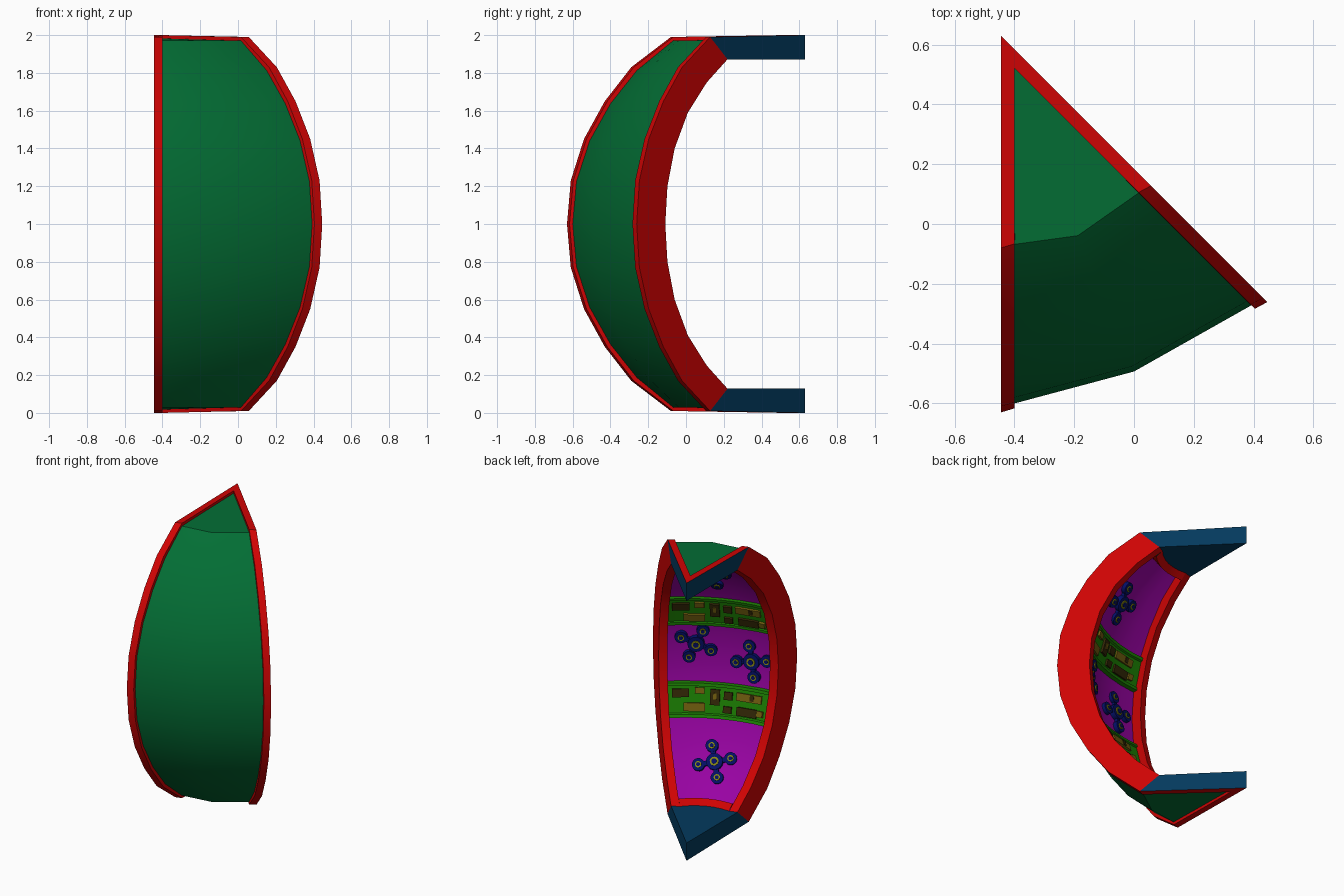
import bpy, bmesh, math
from mathutils import Vector, Matrix

if "Cube" in bpy.data.objects:
    bpy.data.objects.remove(bpy.data.objects["Cube"])

AXIS = Vector((-0.445, 0.63, 0))          # vertical edge where both cut planes meet
C, S = math.cos(math.pi / 8), math.sin(math.pi / 8)
BIS = Vector((S, -C, 0))                  # outward direction halfway between the planes
W, WI = 0.045, 0.055                      # rim thickness at its outer and inner edge
MITRE = W / math.tan(math.pi / 8)


def mat(name, *c):
    m = bpy.data.materials.new(name)
    m.diffuse_color = (*c, 1)
    m.use_nodes = True
    m.node_tree.nodes["Principled BSDF"].inputs["Base Color"].default_value = m.diffuse_color
    return m


RED = mat("red", 0.62, 0.001, 0.001)
GREEN = mat("green", 0.001, 0.155, 0.035)
NAVY = mat("navy", 0.001, 0.042, 0.11)
PURPLE = mat("purple", 0.32, 0.001, 0.37)
BOARD = mat("board_green", 0.012, 0.23, 0.001)
GOLD = mat("gold", 0.18, 0.12, 0.005)
BROWN = mat("brown", 0.035, 0.022, 0.002)
BLUE = mat("blue", 0.001, 0.005, 0.14)
OLIVE = mat("olive", 0.27, 0.27, 0.005)

# (distance from axis, height) from the equator up, mirrored below
half_out = [(1.26, 1), (1.24, 1.23), (1.17, 1.45), (1.06, 1.65), (0.92, 1.83), (0.71, 1.99)]
half_in = [(1.046, 1), (1.03, 1.2), (0.976, 1.4), (0.877, 1.59), (0.735, 1.75), (0.58, 1.872)]


def full(h):
    return [(s, 2 - z) for s, z in h[:0:-1]] + h


OUT, INN = full(half_out), full(half_in)
LIN = [(s * 0.89, 1 + (z - 1) * 0.935) for s, z in OUT]     # lining, between the two


def P(side, s, w, z):
    """Point at distance s along a cut plane and w inward from it."""
    if side == 0:
        return AXIS + Vector((w, -s, z))
    k = math.sqrt(0.5)
    return AXIS + Vector((k * (s - w), -k * (s + w), z))


def row(s, z, bulge, w=W, n=2):
    """Arc of n steps from one rim to the other."""
    a, b = P(0, s, w, z), P(1, s, w, z)
    return [a.lerp(b, i / n) + BIS * bulge * (1 - (2 * i / n - 1) ** 2) for i in range(n + 1)]


def finish(name, bm, mats, smooth=False):
    bmesh.ops.remove_doubles(bm, verts=bm.verts, dist=1e-5)
    bmesh.ops.recalc_face_normals(bm, faces=bm.faces)
    me = bpy.data.meshes.new(name)
    bm.to_mesh(me)
    bm.free()
    for m in mats:
        me.materials.append(m)
    ob = bpy.data.objects.new(name, me)
    bpy.context.collection.objects.link(ob)
    if smooth:
        bpy.ops.object.select_all(action='DESELECT')
        ob.select_set(True)
        bpy.context.view_layer.objects.active = ob
        bpy.ops.object.shade_smooth_by_angle(angle=math.radians(35))


def face(bm, pts, mi=0):
    f = bm.faces.new([bm.verts.new(p) for p in pts])
    f.material_index = mi


def grid(bm, rows):
    for a, b in zip(rows, rows[1:]):
        for i in range(len(a) - 1):
            face(bm, [a[i], a[i + 1], b[i + 1], b[i]])


# side rims: C-shaped slabs on both cut planes, ends painted navy
for side, name in ((0, "left_rim"), (1, "right_rim")):
    bm = bmesh.new()
    o = [(0, 0)] + OUT + [(0, 2)]
    n = [(0, 0.128)] + INN + [(0, 1.872)]
    flat = lambda p: P(side, p[0], 0, p[1])
    deep = lambda p, w: P(side, p[0] - 0.3 * w if p[0] else MITRE, w if p[0] else W, p[1])
    for i in range(len(o) - 1):
        end = i in (0, len(o) - 2)
        a, b, c, d = o[i], o[i + 1], n[i + 1], n[i]
        face(bm, [flat(a), flat(b), flat(c), flat(d)], int(end))
        face(bm, [deep(a, W), deep(b, W), deep(c, WI), deep(d, WI)])
        face(bm, [flat(a), flat(b), deep(b, W), deep(a, W)])
        if not end:
            face(bm, [flat(d), flat(c), deep(c, WI), deep(d, WI)])
    finish(name, bm, [RED, NAVY], True)

# outer green shell, slightly sunk between the rims
prof = [(s - 0.03, 1 + (z - 1) * 0.98) for s, z in OUT]
prof[0], prof[-1] = (0.698, prof[0][1]), (0.698, prof[-1][1])
rows = [row(s, z, 0.062) for s, z in prof]
for r in rows:
    r[1].x -= 0.02
bm = bmesh.new()
grid(bm, rows)
for r, z in ((rows[0], 0.018), (rows[-1], 1.982)):
    face(bm, [P(0, MITRE, W, z)] + r)
finish("outer_shell", bm, [GREEN], True)

# navy inner faces of the two end caps, and the red lips along their front edges
for k, name in ((0, "bottom"), (1, "top")):
    h = lambda z: 2 - z if k else z
    front = row(0.58 - 0.3 * WI, h(0.128), 0.042, WI, 6)
    bm = bmesh.new()
    face(bm, [P(0, 0, 0, h(0.128)), P(0, 0.58, 0, h(0.128))] + front
         + [P(1, 0.58, 0, h(0.128))])
    finish(name + "_cap_face", bm, [NAVY])
    bm = bmesh.new()
    grid(bm, [front, row(0.605, h(0.165), 0.042, WI, 6), row(0.665, h(0.095), 0.042, W, 6)])
    finish(name + "_lip", bm, [RED], True)


def lining_s(z):
    for (s0, z0), (s1, z1) in zip(LIN, LIN[1:]):
        if z <= z1 + 1e-6:
            return s0 + (s1 - s0) * (z - z0) / (z1 - z0)
    return LIN[-1][0]


def lining_row(z, off):
    return row(lining_s(z) - off, z, 0.06, W, 6)


# purple inner lining
bm = bmesh.new()
grid(bm, [lining_row(z, 0) for s, z in LIN])
finish("inner_lining", bm, [PURPLE], True)


def surf(u, z, off):
    r = lining_row(z, off)
    i = min(5, max(0, int(u * 6)))
    return r[i].lerp(r[i + 1], u * 6 - i)


def frame(u, z, off):
    """Local frame on the lining: x sideways, y up, z toward the axis."""
    e = 0.02
    x = (surf(u - e, z, off) - surf(u + e, z, off)).normalized()
    y = (surf(u, z + e, off) - surf(u, z - e, off)).normalized()
    n = x.cross(y).normalized()
    y = n.cross(x)
    m = Matrix((x, y, n)).transposed().to_4x4()
    m.translation = surf(u, z, off)
    return m


def paint(geom, mi):
    for f in {f for v in geom["verts"] for f in v.link_faces}:
        f.material_index = mi


def box(bm, m, sx, sy, sz, mi=0):
    paint(bmesh.ops.create_cube(bm, size=1, matrix=m @ Matrix.Diagonal((sx, sy, sz, 1))), mi)


def disc(bm, m, r, h, mi=0):
    paint(bmesh.ops.create_cone(bm, cap_ends=True, segments=16, radius1=r, radius2=r,
                                depth=h, matrix=m @ Matrix.Translation((0, 0, h / 2))), mi)


# circuit belts; chips: u from the left seen from inside, v up, width, height, colour
CHIPS = [(0.11, 0.73, 0.16, 0.28, 1), (0.29, 0.82, 0.09, 0.2, 0), (0.44, 0.62, 0.09, 0.52, 1),
         (0.57, 0.7, 0.08, 0.26, 1), (0.78, 0.72, 0.25, 0.26, 0), (0.24, 0.25, 0.2, 0.28, 0),
         (0.57, 0.22, 0.08, 0.22, 1), (0.77, 0.22, 0.2, 0.28, 1), (0.81, 0.74, 0.04, 0.2, 1),
         (0.44, 0.66, 0.03, 0.2, 0), (0.91, 0.25, 0.06, 0.2, 0)]
for label, z0, z1 in (("lower", 0.565, 0.785), ("upper", 1.2, 1.42)):
    zm = (z0 + z1) / 2
    bm = bmesh.new()
    grid(bm, [lining_row(z0, 0), lining_row(z0, 0.035), lining_row(z0 + 0.02, 0.035),
              lining_row(z0 + 0.025, 0.022), lining_row(zm, 0.022), lining_row(z1 - 0.025, 0.022),
              lining_row(z1 - 0.02, 0.035), lining_row(z1, 0.035), lining_row(z1, 0)])
    finish(label + "_circuit_belt", bm, [BOARD], True)
    bm = bmesh.new()
    for i, (u, v, w, h, mi) in enumerate(CHIPS):
        m = frame(0.03 + 0.94 * (1 - u), z0 + 0.22 * (0.08 + 0.84 * v), 0.022)
        box(bm, m, w * 0.7, h * 0.2, 0.03 + 0.008 * (i > 7), mi)
    finish(label + "_chips", bm, [GOLD, BROWN])

# four-armed rotor devices on the purple panels
ROTORS = [(0.51, 0.305, 15), (0.24, 0.965, 10), (0.73, 1.06, 65), (0.57, 1.64, 20)]
for k, (u, z, rot) in enumerate(ROTORS):
    bm = bmesh.new()
    base = frame(u, z, 0)
    disc(bm, base, 0.055, 0.035)
    disc(bm, base, 0.029, 0.042, 1)
    disc(bm, base, 0.018, 0.046)
    for q in range(4):
        arm = base @ Matrix.Rotation(math.radians(rot + 90 * q), 4, 'Z')
        box(bm, arm @ Matrix.Translation((0.06, 0, 0.012)), 0.09, 0.032, 0.024)
        pod = arm @ Matrix.Translation((0.108, 0, 0))
        disc(bm, pod, 0.042, 0.03)
        disc(bm, pod, 0.021, 0.036, 1)
        disc(bm, pod, 0.013, 0.039)
    finish("rotor_%d" % (k + 1), bm, [BLUE, OLIVE], True)
